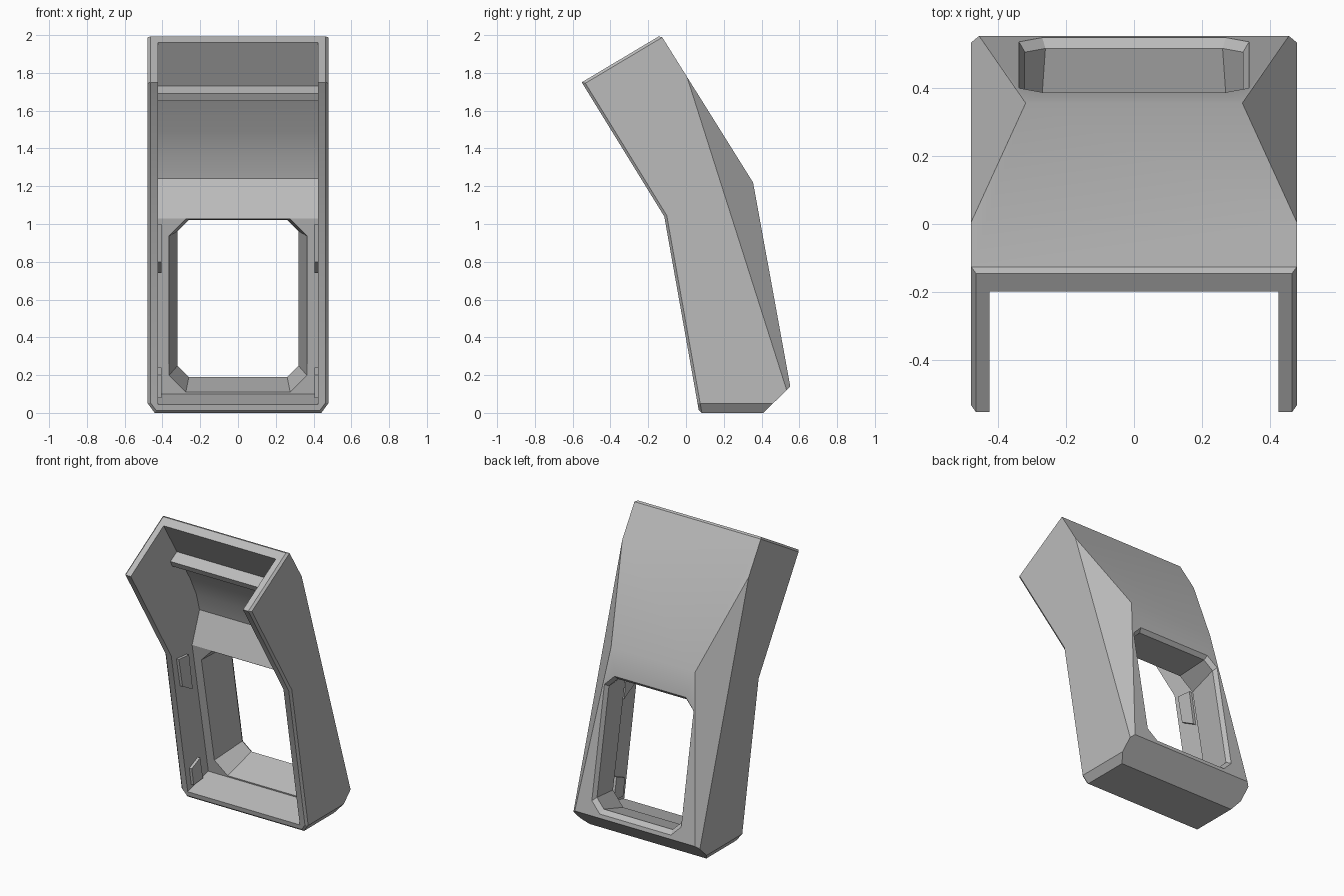
import bpy, bmesh, math
from mathutils import Vector

if "Cube" in bpy.data.objects:
    bpy.data.objects.remove(bpy.data.objects["Cube"], do_unlink=True)

grey = bpy.data.materials.new("plain grey")
grey.use_nodes = True
colour = (0.5, 0.5, 0.5, 1)
grey.diffuse_color = colour
grey.node_tree.nodes["Principled BSDF"].inputs["Base Color"].default_value = colour


def loft(bm, rings):
    """Closed solid skinned through rings of equal point count."""
    rings = [[bm.verts.new(p) for p in ring] for ring in rings]
    for a, b in zip(rings, rings[1:]):
        for i in range(len(a)):
            j = (i + 1) % len(a)
            bm.faces.new((a[i], a[j], b[j], b[i]))
    bm.faces.new(rings[0])
    bm.faces.new(rings[-1])
    bmesh.ops.recalc_face_normals(bm, faces=bm.faces)


def prism(bm, profile, x0, x1):
    loft(bm, [[(x, y, z) for y, z in profile] for x in (x0, x1)])


def finish(name, bm):
    mesh = bpy.data.meshes.new(name)
    bm.to_mesh(mesh)
    bm.free()
    mesh.materials.append(grey)
    obj = bpy.data.objects.new(name, mesh)
    bpy.context.collection.objects.link(obj)
    return obj


def slice_off(bm, point, normal):
    cut = bmesh.ops.bisect_plane(
        bm, geom=bm.verts[:] + bm.edges[:] + bm.faces[:], dist=1e-5,
        plane_co=point, plane_no=normal, clear_outer=True)
    edges = [e for e in cut["geom_cut"] if isinstance(e, bmesh.types.BMEdge)]
    bmesh.ops.holes_fill(bm, edges=edges, sides=0)
    bmesh.ops.recalc_face_normals(bm, faces=bm.faces)


# Bent outer body with sliced rear corners and lower side edges
HALF = 0.478
bm = bmesh.new()
prism(bm, [(0.07, 0), (0.41, 0), (0.552, 0.14), (0.355, 1.22),
           (-0.133, 2), (-0.552, 1.75), (-0.115, 1.04)], -HALF, HALF)
for s in (1, -1):
    a = Vector((s * HALF, 0.005, 1.78))
    b = Vector((s * HALF, 0.53, 0.13))
    c = Vector((s * 0.318, 0.355, 1.22))
    n = (b - a).cross(c - a)
    slice_off(bm, a, n if n.y > 0 else -n)
    slice_off(bm, (s * HALF, 0, 0.05), (s * 0.05, 0, -0.037))

# Narrow bevel round the open front and top
bm.normal_update()
rim = {f for f in bm.faces if f.normal.y < -0.4}
border = [e for e in bm.edges if sum(f in rim for f in e.link_faces) == 1]
bmesh.ops.bevel(bm, geom=border, offset=0.014, segments=1,
                affect='EDGES', clamp_overlap=True)
shell = finish("housing_shell", bm)

# Cavity: floor, thick lower wall, sloped step, curve, cross ledge, upper wall
bm = bmesh.new()
prism(bm, [(-0.14, -0.005), (0.285, 0.1), (0.11, 1.03), (0.19, 1.24),
           (0.155, 1.36), (0.09, 1.49), (-0.01, 1.65), (-0.105, 1.65),
           (-0.125, 1.69), (-0.055, 1.73), (-0.323, 2.165),
           (-1, 2.1), (-1, -0.005)], -0.424, 0.424)
cavity = finish("cavity_cutter", bm)


# Tapered eight-sided rear window with a small outer flare
def window_ring(offset, w, low, high, c):
    corners = [(w, low + c), (w, high - c), (w - c, high), (c - w, high),
               (-w, high - c), (-w, low + c), (c - w, low), (w - c, low)]
    return [(x, offset - 0.182 * z, z) for x, z in corners]


bm = bmesh.new()
loft(bm, [window_ring(0.25, 0.375, 0.092, 1.026, 0.095),
          window_ring(0.55, 0.32, 0.19, 1.022, 0.06),
          window_ring(0.60, 0.352, 0.147, 1.067, 0.075)])
window = finish("window_cutter", bm)

for cutter in (cavity, window):
    mod = shell.modifiers.new(cutter.name, 'BOOLEAN')
    mod.operation = 'DIFFERENCE'
    mod.solver = 'EXACT'
    mod.object = cutter
    bpy.context.view_layer.objects.active = shell
    bpy.ops.object.modifier_apply(modifier=mod.name)
    bpy.data.objects.remove(cutter, do_unlink=True)

bpy.ops.object.select_all(action='DESELECT')
shell.select_set(True)
bpy.context.view_layer.objects.active = shell
bpy.ops.object.shade_smooth_by_angle(angle=math.radians(24))

# Thin retaining tabs on the inner side walls
tabs = {"upper_tab": [(-0.06, 1.0), (0.05, 0.99), (0.09, 0.74), (-0.02, 0.8)],
        "lower_tab": [(0.08, 0.2), (0.17, 0.24), (0.2, 0.09), (0.1, 0.08)]}
for name, profile in tabs.items():
    for side, s in (("left", 1), ("right", -1)):
        bm = bmesh.new()
        prism(bm, profile, s * 0.405, s * 0.43)
        finish(side + "_" + name, bm)
